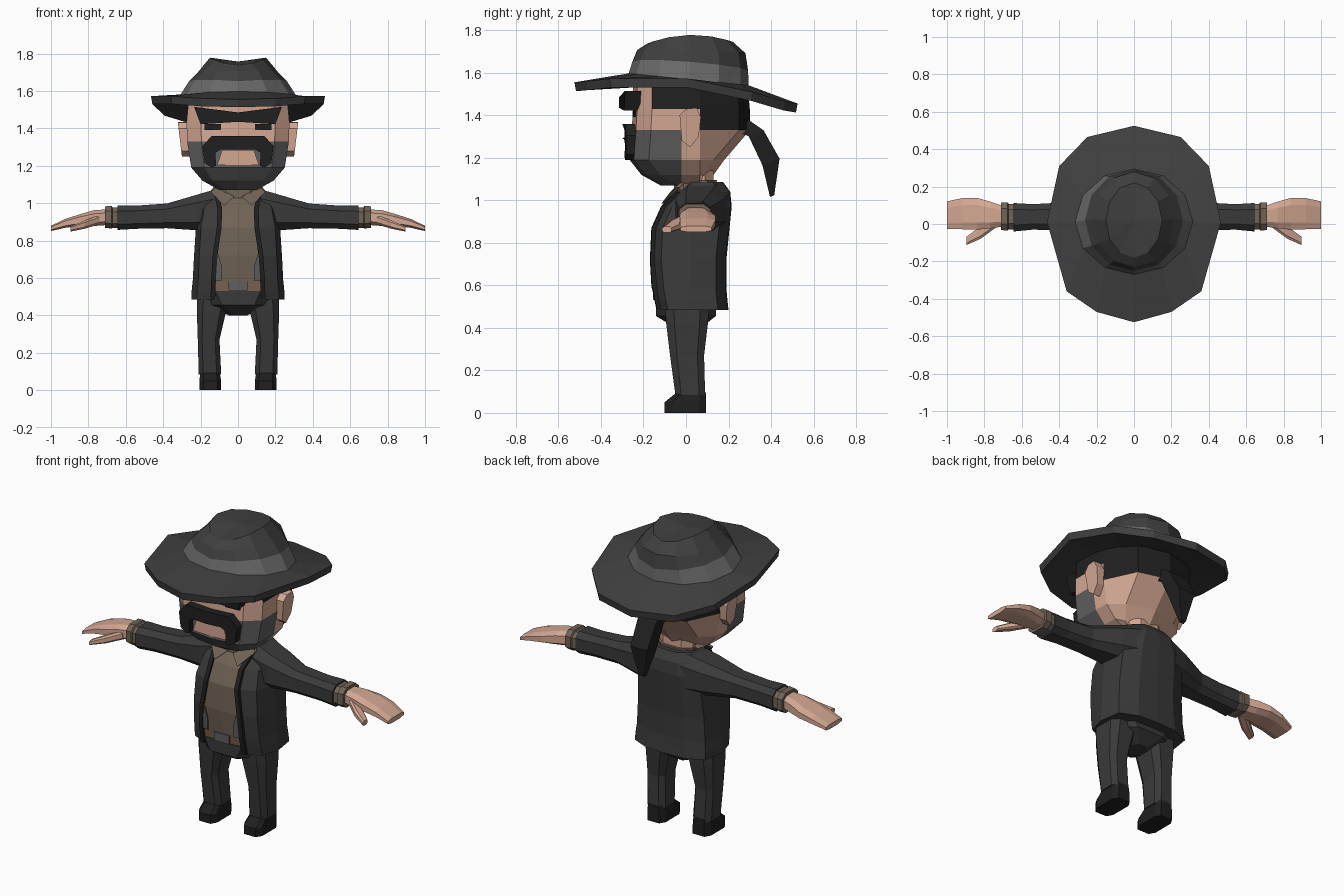
import bpy, bmesh, math
from mathutils import Vector

if "Cube" in bpy.data.objects:
    bpy.data.objects.remove(bpy.data.objects["Cube"])

COLORS = {
    "skin": (0.66, 0.39, 0.29), "dark_cloth": (0.042, 0.042, 0.042),
    "hat_felt": (0.05, 0.05, 0.05), "hat_band_grey": (0.14, 0.14, 0.14),
    "black": (0.014, 0.014, 0.014), "stubble_grey": (0.115, 0.115, 0.115),
    "shirt_brown": (0.165, 0.125, 0.092), "belt_brown": (0.22, 0.145, 0.095),
}
MATS = {}
for key, col in COLORS.items():
    MATS[key] = bpy.data.materials.new(key)
    MATS[key].diffuse_color = (*col, 1)


def finish(bm, name, color):
    """color is a material name or a rule giving one from the face centre."""
    bmesh.ops.recalc_face_normals(bm, faces=bm.faces)
    used = []
    for f in bm.faces:
        key = color(f.calc_center_median()) if callable(color) else color
        if key not in used:
            used.append(key)
        f.material_index = used.index(key)
    me = bpy.data.meshes.new(name)
    bm.to_mesh(me)
    bm.free()
    for key in used:
        me.materials.append(MATS[key])
    ob = bpy.data.objects.new(name, me)
    bpy.context.collection.objects.link(ob)


def loft(name, rings, color, tip=None):
    """Skin a list of equal rings; the end is a flat cap or a fan to tip."""
    bm = bmesh.new()
    vs = [[bm.verts.new(p) for p in r] for r in rings]
    n = len(vs[0])
    for a, b in zip(vs, vs[1:]):
        for i in range(n):
            j = (i + 1) % n
            bm.faces.new((a[i], a[j], b[j], b[i]))
    bm.faces.new(vs[0])
    if tip:
        t = bm.verts.new(tip)
        for i in range(n):
            bm.faces.new((vs[-1][i], vs[-1][(i + 1) % n], t))
    else:
        bm.faces.new(vs[-1])
    finish(bm, name, color)


def mirrored(half):
    """Complete a ring from its half on the +x side."""
    return half + [(-p[0], *p[1:]) for p in reversed(half[1:-1])]


def octagon(axis, c, ru, rv, k=0.55, s=1):
    """Chamfered rectangle around c, across the given axis."""
    uv = [(1, -k), (1, k), (k, 1), (-k, 1), (-1, k), (-1, -k), (-k, -1), (k, -1)]
    out = []
    for u, v in uv:
        p = Vector(c)
        if axis == "x":
            p += Vector((0, u * ru, v * rv))
        else:
            p += Vector((u * ru, v * rv, 0))
        p.x *= s
        out.append(p)
    return out


def plate(name, outline, y0, y1, color, bend=0.0):
    """Extruded xz outline, bent back towards the sides."""
    loft(name, [[(x, y + bend * abs(x), z) for x, z in outline] for y in (y0, y1)], color)


# Hat: brim underside and edge, band, pinched crown
brim = [(0, -.525, 1.555), (.2, -.47, 1.56), (.36, -.36, 1.572), (.465, .01, 1.572),
        (.40, .31, 1.51), (.25, .465, 1.465), (0, .525, 1.455)]


def hat_ring(rx, y0, y1, z, tilt, bow=0.0, side=0.0):
    half = []
    for i in range(7):
        a = math.pi * i / 6
        x, y = rx * math.sin(a), (y0 + y1) / 2 - (y1 - y0) / 2 * math.cos(a)
        if i in (0, 6):
            x = 0
        half.append((x, y, z + tilt * y - bow * (y - .03) ** 2 + side * abs(x)))
    return mirrored(half)


def hat_color(c):
    r = math.hypot(c.x / .31, (c.y - .015) / .285)
    return "hat_band_grey" if band_low < c.z + .08 * c.y < band_high and r < 1.0 else "hat_felt"


band_low, band_high = 1.59, 1.642
loft("hat", [hat_ring(.24, -.23, .25, 1.53, -.08),
             mirrored([(x * .985, y * .985, z - .042) for x, y, z in brim]),
             mirrored(brim),
             hat_ring(.315, -.27, .295, 1.57, -.1),
             hat_ring(.262, -.252, .292, 1.632, -.08, 0, .08),
             hat_ring(.215, -.23, .28, 1.70, -.03),
             hat_ring(.15, -.18, .22, 1.778, 0, .9)], hat_color, (0, .02, 1.757))

# Head with stubble below and hair at the back
head = [(1.07, .10, -.12, .08), (1.12, .19, -.21, .13), (1.19, .25, -.265, .18),
        (1.33, .272, -.255, .30), (1.43, .275, -.25, .30), (1.54, .265, -.25, .29)]


def head_color(c):
    if c.z < 1.33 and c.y < -.02:
        return "stubble_grey"
    if c.z > 1.33 and c.y > .06 or c.z > 1.43 and c.y > -.12:
        return "black"
    return "skin"


loft("head", [mirrored([(0, f, z), (.72 * w, f + .02, z), (w, f + .09, z), (w, min(-.02, b), z),
                        (.98 * w, .065, z), (.66 * w, b - .05, z), (0, b, z)])
              for z, w, f, b in head], head_color)
loft("neck", [octagon("z", (0, .04, 1.0), .10, .09), octagon("z", (0, .04, 1.14), .11, .09)], "skin")

# Face pieces
plate("eyebrows", mirrored([(0, 1.435), (.2, 1.422), (.235, 1.515), (0, 1.485)]),
      -.315, -.24, "black", .12)
plate("moustache", mirrored([(0, 1.36), (.14, 1.36), (.19, 1.305), (.178, 1.215), (.14, 1.19),
                             (.118, 1.2), (.12, 1.27), (.09, 1.288), (0, 1.288)]),
      -.30, -.24, "black", .1)
plate("mouth_skin", mirrored([(0, 1.285), (.085, 1.285), (.112, 1.205), (0, 1.205)]),
      -.27, -.262, "skin", .08)

# Ponytail at the back of the hair
tail = [(.25, 1.36, .05, .045), (.33, 1.315, .06, .035), (.40, 1.18, .055, .04), (.405, 1.02, .015, .01)]
loft("ponytail", [[(w, y - t, z - t * .4), (w, y + t, z + t * .4), (-w, y + t, z + t * .4),
                   (-w, y - t, z - t * .4)] for y, z, w, t in tail], "black")

# Jacket body with the shirt and belt showing down the front
torso = [(.485, .13, .25, -.13, .20), (.53, .13, .248, -.14, .195), (.585, .125, .242, -.15, .19),
         (.72, .115, .235, -.162, .19), (.87, .09, .225, -.155, .205), (.97, .085, .205, -.11, .215),
         (1.04, .10, .17, -.05, .208), (1.085, .10, .13, 0, .175)]


def torso_color(c):
    if abs(c.x) < .08 and c.y < 0 and c.z > .53:
        return "belt_brown" if c.z < .585 else "shirt_brown"
    return "dark_cloth"


loft("jacket", [mirrored([(0, f, z), (xi, f + .005, z), (w * .88, f + .045, z), (w, .02, z),
                          (w * .92, b - .05, z), (w * .5, b - .005, z), (0, b, z)])
                for z, xi, w, f, b in torso], torso_color)
plate("belt_buckle", [(-.05, .532), (.05, .532), (.05, .583), (-.05, .583)], -.155, -.147, "stubble_grey")

# Shirt collar
loft("collar", [octagon("z", (0, .04, 1.02), .125, .10), octagon("z", (0, .045, 1.095), .115, .10)],
     "shirt_brown")

# Trouser seat
loft("trouser_seat", [octagon("z", (0, .01, .40), .05, .06), octagon("z", (0, .0, .455), .16, .14),
                      octagon("z", (0, .0, .53), .22, .14)], "dark_cloth")

for s, side in ((1, "left"), (-1, "right")):
    # Ear
    ear = [(-.03, 1.40), (0, 1.43), (.05, 1.435), (.07, 1.39), (.06, 1.30), (.02, 1.25), (-.02, 1.28)]
    loft(side + "_ear", [[(s * .25, y, z) for y, z in ear],
                         [(s * (.30 + .12 * (z - 1.25)), y, z) for y, z in ear]], "skin")
    # Eye
    plate(side + "_eye", [(s * x, z) for x, z in ((.09, 1.392), (.18, 1.392), (.18, 1.422), (.09, 1.422))],
          -.256, -.248, "black", .07)
    # Waistcoat edge, jacket front edge and collar point
    loft(side + "_waistcoat_edge",
         [[(s * .125, -.15 + d, .587), (s * .085, -.155 + d, .587), (s * .085, -.16 + d, .66),
           (s * .113, -.162 + d, .75)] for d in (-.006, .002)], "stubble_grey")
    loft(side + "_jacket_edge",
         [[(s * x, y, z), (s * (x + .025), y + .003, z), (s * (x + .025), y + .03, z), (s * x, y + .03, z)]
          for x, y, z in ((.122, -.14, .49), (.118, -.163, .60), (.11, -.17, .72),
                          (.088, -.163, .87), (.085, -.118, .97), (.10, -.056, 1.04))], "black")
    loft(side + "_collar_point",
         [[(s * .02, -.068 + d, 1.035), (s * .075, -.105 + d, .985), (s * .145, -.04 + d, 1.06),
           (s * .115, -.01 + d, 1.09)] for d in (-.01, .01)], "shirt_brown")
    # Sleeve, cuff, hand, thumb
    for part, color, rows in (
            ("sleeve", "dark_cloth", ((.10, .08, .965, .12, .115), (.22, .06, .95, .11, .095),
                                      (.38, .04, .932, .075, .066), (.54, .038, .925, .068, .062),
                                      (.645, .036, .922, .076, .065))),
            ("cuff", "shirt_brown", ((.63, .038, .922, .068, .055), (.67, .04, .922, .068, .055),
                                     (.675, .04, .925, .076, .06), (.71, .042, .925, .074, .058))),
            ("hand", "skin", ((.70, .042, .925, .055, .042), (.77, .048, .92, .072, .042),
                              (.84, .055, .91, .085, .032), (.92, .055, .893, .083, .024),
                              (1.0, .047, .865, .074, .014))),
            ("thumb", "skin", ((.74, .01, .912, .03, .025), (.82, -.045, .885, .034, .022),
                               (.895, -.09, .862, .022, .014)))):
        loft(f"{side}_{part}", [octagon("x", (x, y, z), ry, rz, .55, s) for x, y, z, ry, rz in rows], color)
    # Trouser leg and shoe
    for part, color, k, rows in (
            ("trouser_leg", "dark_cloth", .6, ((.15, .02, .085, .06, .07), (.157, .005, .27, .058, .08),
                                               (.142, .005, .42, .078, .098), (.125, .005, .52, .095, .105))),
            ("shoe", "black", .65, ((.148, -.003, 0, .058, .098), (.148, -.003, .05, .058, .098),
                                    (.15, .025, .097, .052, .068)))):
        loft(f"{side}_{part}", [octagon("z", (x, y, z), rx, ry, k, s) for x, y, z, rx, ry in rows], color)

for m in bpy.data.materials:
    if m.users and not m.is_grease_pencil:
        m.use_nodes = True
        m.node_tree.nodes["Principled BSDF"].inputs["Base Color"].default_value = m.diffuse_color
